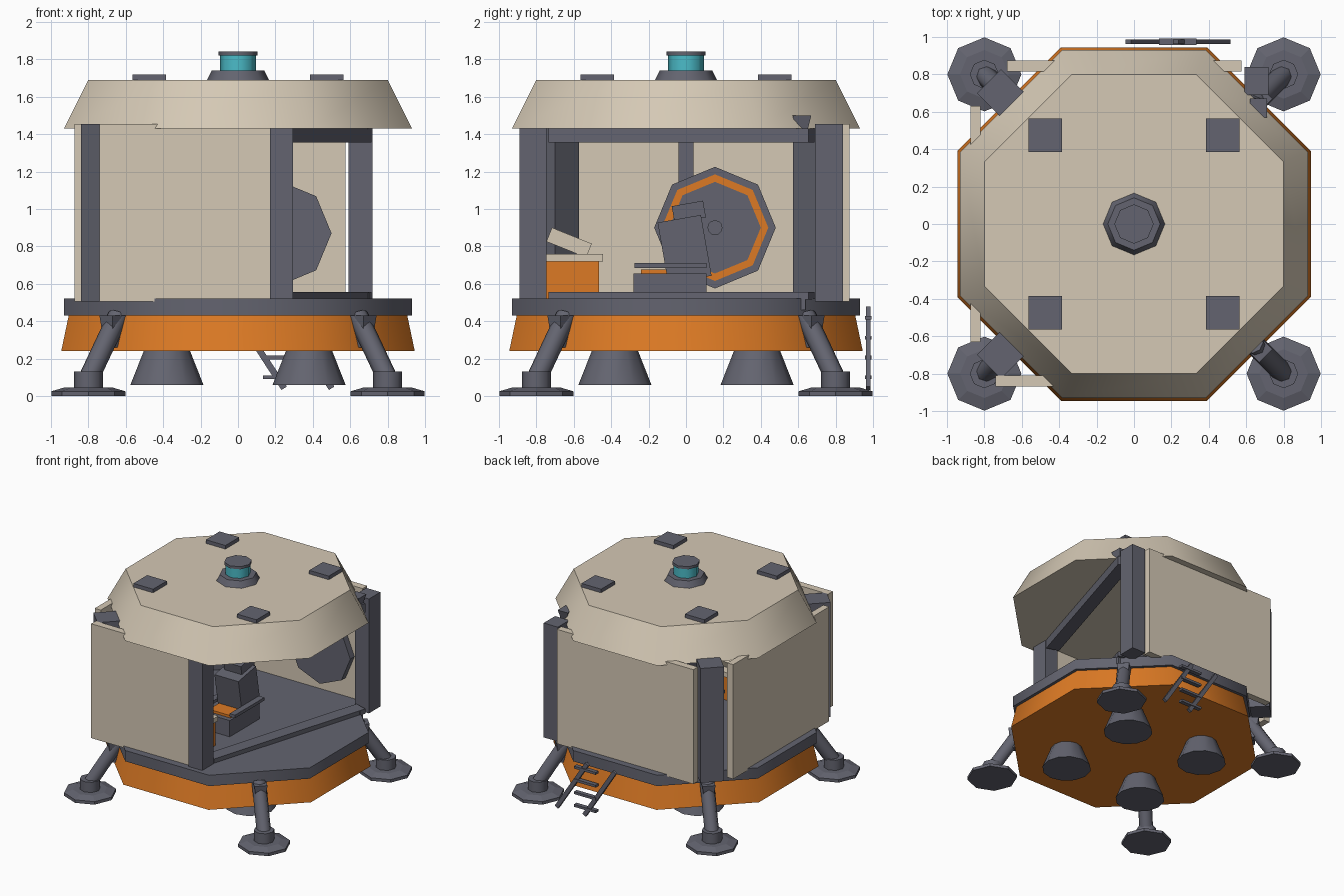
import bpy
import bmesh
from math import radians, cos, sin, pi
from mathutils import Vector, Matrix

if "Cube" in bpy.data.objects:
    bpy.data.objects.remove(bpy.data.objects["Cube"], do_unlink=True)


def material(name, rgb):
    m = bpy.data.materials.new(name)
    m.use_nodes = True
    m.diffuse_color = (*rgb, 1)
    m.node_tree.nodes["Principled BSDF"].inputs["Base Color"].default_value = (*rgb, 1)
    return m


CREAM = material("cream panel", (0.66, 0.58, 0.46))
GREY = material("slate metal", (0.125, 0.127, 0.16))
ORANGE = material("orange paint", (0.72, 0.195, 0.018))
CYAN = material("cyan glass", (0.07, 0.5, 0.58))


def finish(name, bm, mat, smooth=0):
    """Turn a bmesh into an object; edges under the smooth angle stay soft."""
    bmesh.ops.recalc_face_normals(bm, faces=bm.faces)
    for e in bm.edges:
        e.smooth = e.calc_face_angle(pi) < radians(smooth)
    for f in bm.faces:
        f.smooth = smooth > 0
    me = bpy.data.meshes.new(name)
    bm.to_mesh(me)
    bm.free()
    me.materials.append(mat)
    ob = bpy.data.objects.new(name, me)
    bpy.context.collection.objects.link(ob)
    return ob


def box(name, mat, x, y, z, turn=0, axis="Z", taper=1):
    """Box from (min, max) ranges, turned about its centre; taper scales its bottom."""
    bm = bmesh.new()
    bmesh.ops.create_cube(bm, size=1)
    for v in bm.verts:
        if v.co.z < 0:
            v.co.x *= taper
            v.co.y *= taper
    size = [r[1] - r[0] for r in (x, y, z)]
    mid = Vector([(r[0] + r[1]) / 2 for r in (x, y, z)])
    bm.transform(Matrix.Translation(mid) @ Matrix.Rotation(radians(turn), 4, axis)
                 @ Matrix.Diagonal((*size, 1)))
    return finish(name, bm, mat)


def turned(name, mat, profile, loc=(0, 0, 0), sides=8, flat=False, smooth=50, rot=None):
    """Closed solid turned from (radius, height) points; flat uses apothems."""
    bm = bmesh.new()
    k = 1 / cos(pi / sides) if flat else 1
    off = pi / sides if flat else 0
    rings = [[bm.verts.new((r * k * cos(off + 2 * pi * i / sides),
                            r * k * sin(off + 2 * pi * i / sides), h))
              for i in range(sides)] for r, h in profile]
    for a, b in zip(rings, rings[1:]):
        for i in range(sides):
            j = (i + 1) % sides
            bm.faces.new((a[i], a[j], b[j], b[i]))
    bm.faces.new(rings[0][::-1])
    bm.faces.new(rings[-1])
    bm.transform(Matrix.Translation(loc) @ (rot or Matrix()))
    return finish(name, bm, mat, smooth)


def beam(name, mat, a, b, w, h):
    """Level beam between two points on plan."""
    a, b = Vector(a), Vector(b)
    d, m = b - a, (a + b) / 2
    ang = Vector((d.x, d.y)).angle_signed(Vector((1, 0)))
    return box(name, mat, (m.x - d.length / 2, m.x + d.length / 2),
               (m.y - w / 2, m.y + w / 2), (m.z - h / 2, m.z + h / 2),
               ang * 180 / pi)


# Hull: base, deck and roof
turned("base_skirt", ORANGE, [(0.945, 0.24), (0.905, 0.43)], flat=True)
turned("deck", GREY, [(0.93, 0.43), (0.93, 0.52)], flat=True)
turned("roof", CREAM, [(0.93, 1.43), (0.80, 1.69)], flat=True)

# Roof fittings
turned("beacon_base", GREY, [(0.165, 1.69), (0.14, 1.74)])
turned("beacon_glass", CYAN, [(0.095, 1.74), (0.095, 1.82)])
turned("beacon_cap", GREY, [(0.105, 1.82), (0.105, 1.842)])
for sx in (-1, 1):
    for sy in (-1, 1):
        x, y = sx * 0.475, sy * 0.475
        box("roof_plate", GREY, (x - 0.09, x + 0.09), (y - 0.09, y + 0.09), (1.69, 1.72))

# Legs and engine nozzles
for sx in (-1, 1):
    for sy in (-1, 1):
        c = (sx * 0.8, sy * 0.8, 0)
        turned("foot_pad", GREY, [(0.198, 0), (0.198, 0.025), (0.13, 0.045)], c, smooth=0)
        turned("foot_socket", GREY, [(0.078, 0.04), (0.078, 0.13)], c)
        foot, hip = Vector((c[0], c[1], 0.09)), Vector((sx * 0.64, sy * 0.64, 0.43))
        d = hip - foot
        turned("leg_strut", GREY, [(0.055, 0), (0.055, d.length)], foot,
               rot=d.to_track_quat("Z", "Y").to_matrix().to_4x4())
        h = 0.67
        box("leg_bracket", GREY, (sx * h - 0.05, sx * h + 0.05), (sy * h - 0.05, sy * h + 0.05),
            (0.26, 0.43), 45, taper=0.6)
        turned("engine_nozzle", GREY, [(0.195, 0.06), (0.12, 0.25)],
               (sx * 0.38, sy * 0.38, 0), sides=12)

# Walls
TALL = (0.505, 1.455)
box("front_wall", CREAM, (-0.74, 0.2), (-0.87, -0.81), TALL)
box("back_wall", CREAM, (-0.68, 0.575), (0.815, 0.875), TALL)
box("side_wall", CREAM, (-0.875, -0.82), (-0.63, 0.63), TALL)

# Corner posts and door frame
for sy in (-1, 1):
    box("corner_post", GREY, (-0.802, -0.622), (sy * 0.7 - 0.09, sy * 0.7 + 0.09), TALL, 45)
box("front_door_post", GREY, (0.17, 0.295), (-0.89, -0.745), (0.52, 1.43))
box("back_door_post", GREY, (0.59, 0.72), (0.69, 0.84), (0.505, 1.455))
beam("door_lintel", GREY, (0.24, -0.72, 1.3925), (0.66, 0.67, 1.3925), 0.11, 0.075)
beam("door_sill", GREY, (0.24, -0.72, 0.535), (0.66, 0.67, 0.535), 0.11, 0.04)
box("lintel_bracket", GREY, (0.62, 0.71), (0.57, 0.67), (1.4, 1.5), taper=0.5)
box("sill_bracket", GREY, (0.63, 0.7), (0.6, 0.64), (0.46, 0.55))
box("inner_rib", GREY, (-0.82, -0.8), (-0.04, 0.04), (0.52, 1.43))

# Round hatches on the inner walls
face_x = Matrix.Rotation(radians(90), 4, "Y")
side = (-0.8, 0.155, 0.9)
turned("side_hatch_rim", GREY, [(0.325, -0.02), (0.325, 0.03)], side, rot=face_x, smooth=0)
turned("side_hatch_band", ORANGE, [(0.285, 0.03), (0.285, 0.036)], side, rot=face_x, smooth=0)
turned("side_hatch_door", GREY, [(0.245, 0.03), (0.245, 0.044)], side, rot=face_x, smooth=0)
turned("side_hatch_knob", GREY, [(0.04, 0.04), (0.04, 0.06)], side, sides=12, rot=face_x)
turned("back_hatch", GREY, [(0.28, -0.02), (0.28, 0.04)], (0.22, 0.8, 0.87),
       rot=Matrix.Rotation(radians(90), 4, "X"), smooth=0)

# Console
box("console_cabinet", ORANGE, (-0.35, 0.12), (-0.745, -0.465), (0.52, 0.72))
box("console_top", CREAM, (-0.36, 0.13), (-0.745, -0.445), (0.72, 0.76))
box("console_screen", CREAM, (-0.33, 0.1), (-0.74, -0.51), (0.78, 0.86), -22, "X")

# Pilot seat
box("seat_base", GREY, (-0.12, 0.12), (-0.28, 0.11), (0.52, 0.655))
box("seat_cushion", ORANGE, (-0.1, 0.1), (-0.24, 0.06), (0.655, 0.675))
box("seat_back", GREY, (-0.11, 0.11), (-0.125, 0.11), (0.62, 0.95), 10, "X")
box("headrest", GREY, (-0.08, 0.08), (-0.07, 0.1), (0.94, 1.03), 10, "X")
for sx in (-1, 1):
    box("armrest", GREY, (sx * 0.14 - 0.025, sx * 0.14 + 0.025), (-0.275, 0.11), (0.685, 0.71))

# Ladder hanging at the back
for x in (0.108, 0.362):
    box("ladder_rail", GREY, (x - 0.017, x + 0.017), (0.963, 0.987), (0.0, 0.51), -33, "Y")
for i in range(4):
    z = 0.1 + i * 0.106
    box("ladder_rung", GREY, (0.135, 0.335), (0.957, 0.993), (z - 0.01, z + 0.01))
